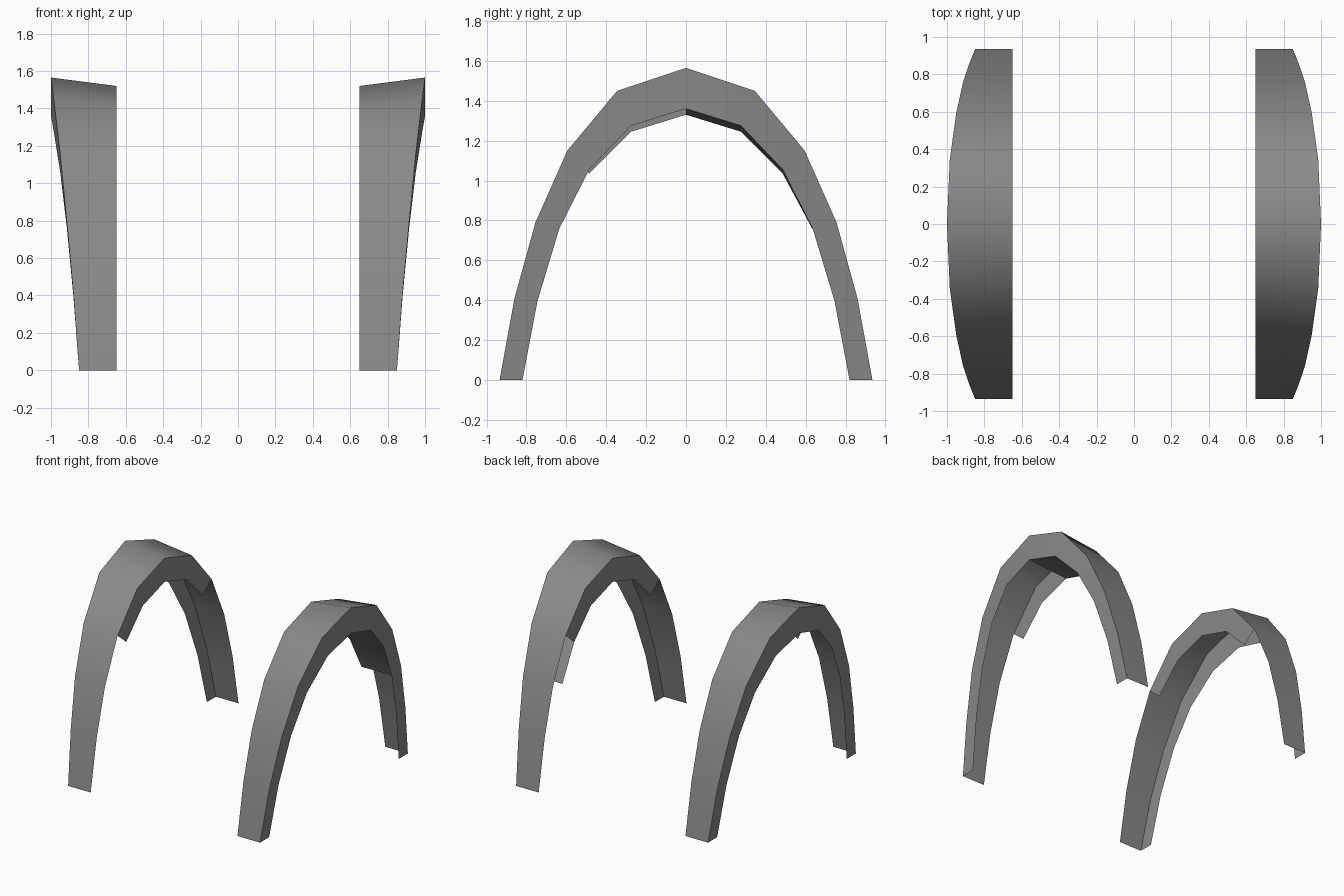
import bpy, math

cube = bpy.data.objects.get("Cube")
if cube:
    bpy.data.objects.remove(cube, do_unlink=True)

grey = bpy.data.materials.new("neutral_grey")
grey.use_nodes = True
colour = (0.25, 0.25, 0.25, 1)
grey.diffuse_color = colour
grey.node_tree.nodes["Principled BSDF"].inputs["Base Color"].default_value = colour

INNER_X = 0.65
# Half profiles from crown to foot: (x, y, z)
TREAD_OUT = [(1, 0, 1.565), (.985, .345, 1.45), (.95, .595, 1.15),
             (.915, .755, .79), (.88, .86, .41), (.85, .935, 0)]
RIM_IN = [(1, 0, 1.36), (.985, .275, 1.275), (.95, .485, 1.055),
          (.915, .635, .76), (.88, .745, .395), (.85, .82, 0)]
TREAD_DROP = [.045, .04, .025, .01, .005, 0]
LIP_DROP = [.03, .03, .02, .005, 0, 0]


def inward(profile, drops):
    """Copy a profile onto the inner plane, lowered slightly."""
    return [(INNER_X, y, z - d) for (x, y, z), d in zip(profile, drops)]


def full(half):
    """Mirror a half profile into a whole arch, back to front."""
    return half[::-1] + [(x, -y, z) for x, y, z in half[1:]]


def strip(name, a, b, side):
    """Ribbon of quads between two matching paths."""
    n = len(a)
    verts = [(x * side, y, z) for x, y, z in a + b]
    faces = [(i, i + 1, n + i + 1, n + i) for i in range(n - 1)]
    if side < 0:
        faces = [f[::-1] for f in faces]
    return name, verts, faces


def build(name, parts):
    """Join ribbons into one object, welding shared edges."""
    index, verts, faces = {}, [], []
    for _, pv, pf in parts:
        for f in pf:
            loop = []
            for i in f:
                key = tuple(round(c, 4) for c in pv[i])
                if key not in index:
                    index[key] = len(verts)
                    verts.append(key)
                loop.append(index[key])
            faces.append(loop)
    mesh = bpy.data.meshes.new(name)
    mesh.from_pydata(verts, [], faces)
    mesh.materials.append(grey)
    obj = bpy.data.objects.new(name, mesh)
    bpy.context.collection.objects.link(obj)
    bpy.ops.object.select_all(action="DESELECT")
    obj.select_set(True)
    bpy.context.view_layer.objects.active = obj
    bpy.ops.object.shade_smooth_by_angle(angle=math.radians(40))


tread_in = inward(TREAD_OUT, TREAD_DROP)
lip_in = inward(RIM_IN, LIP_DROP)

for side, name in ((1, "left_arch"), (-1, "right_arch")):
    parts = [
        # curved outer band and side rim
        strip("band", full(tread_in), full(TREAD_OUT), side),
        strip("rim", full(TREAD_OUT), full(RIM_IN), side),
        # inner cap over the upper part only
        strip("cap", full(lip_in[:3]), full(tread_in[:3]), side),
    ]
    if side > 0:
        # partial underside on the rear half
        parts.append(strip("underside", RIM_IN[:4][::-1], lip_in[:4][::-1], side))
    build(name, parts)
